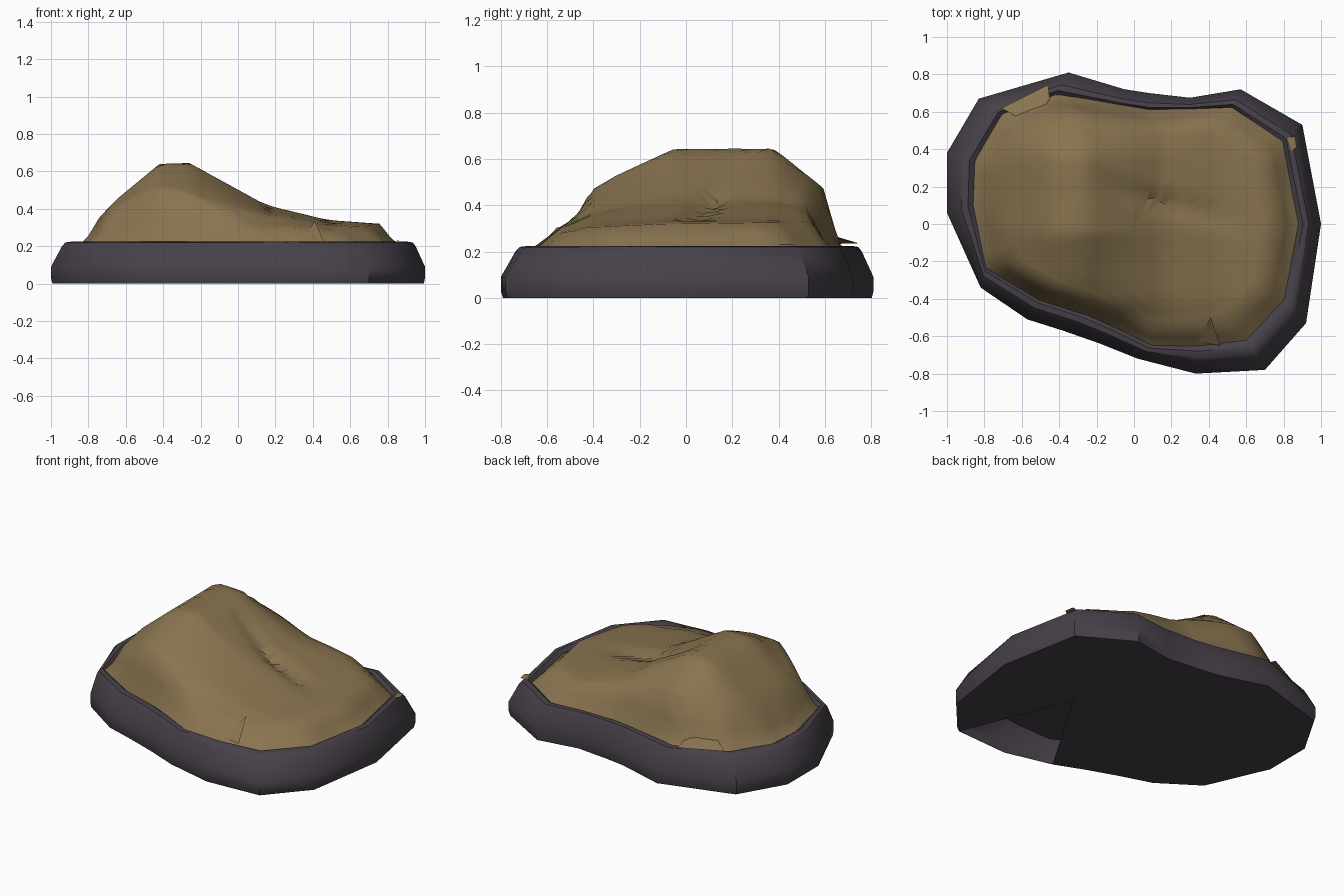
import bpy, math
from mathutils import Vector

if "Cube" in bpy.data.objects:
    bpy.data.objects.remove(bpy.data.objects["Cube"])

def material(name, c):
    m = bpy.data.materials.new(name)
    m.diffuse_color = (*c, 1)
    m.use_nodes = True
    m.node_tree.nodes["Principled BSDF"].inputs["Base Color"].default_value = m.diffuse_color
    return m

SOIL = material("brown soil", (0.25, 0.175, 0.08))
STONE = material("dark stone", (0.063, 0.053, 0.067))

def make(name, verts, faces, mat, angle):
    me = bpy.data.meshes.new(name)
    me.from_pydata([tuple(v) for v in verts], [], faces)
    me.materials.append(mat)
    for p in me.polygons:
        p.use_smooth = True
    me.set_sharp_from_angle(angle=math.radians(angle))
    ob = bpy.data.objects.new(name, me)
    bpy.context.collection.objects.link(ob)
    return ob

# Irregular plan outlines (clockwise from the left): outside and inside of the rim
OUT = [(-1, .38), (-.83, .67), (-.35, .81), (-.05, .72), (.08, .70), (.3, .675),
       (.57, .72), (.9, .53), (1, 0), (.92, -.53), (.7, -.78), (.33, -.8),
       (.02, -.72), (-.18, -.64), (-.38, -.57), (-.57, -.51), (-.82, -.34), (-1, .06)]
INN = [(-.85, .33), (-.70, .58), (-.42, .69), (-.08, .63), (.08, .605), (.3, .61),
       (.52, .62), (.79, .44), (.88, 0), (.80, -.40), (.6, -.62), (.35, -.65),
       (.1, -.65), (-.1, -.55), (-.25, -.48), (-.5, -.40), (-.79, -.23), (-.86, .1)]
OUT = [Vector(p) for p in OUT]
INN = [Vector(p) for p in INN]
N = len(OUT)

# Stone rim: cross-section (inset fraction, height) swept round the outline
SECTION = [(.06, 0), (0, .03), (0, .09), (.42, .2), (.55, .22), (.8, .225), (1, .205), (1.08, .11)]
verts, faces = [], []
for f, z in SECTION:
    for a, b in zip(OUT, INN):
        p = a.lerp(b, f)
        verts.append((p.x, p.y, z))
for r in range(len(SECTION) - 1):
    for i in range(N):
        j = (i + 1) % N
        faces.append((r * N + i, r * N + N + i, r * N + N + j, r * N + j))
# inner floor, and an underside with a broken-out wedge
faces.append(tuple(range((len(SECTION) - 1) * N, len(SECTION) * N)))
verts.append((.41, -.06, 0))
tip = len(verts) - 1
faces.append(tuple(tip if i == 11 else i for i in range(N)))
make("stone_rim", verts, faces, STONE, 38)

# Soil mound: height from a lengthwise and a crosswise profile
LONG = [(-.9, .2), (-.85, .24), (-.65, .45), (-.42, .64), (-.26, .645), (.15, .42),
        (.48, .34), (.76, .32), (.88, .22), (1, .2)]
CROSS = [(-.7, 0), (-.65, .05), (-.62, .14), (-.48, .36), (-.43, .57), (-.3, .74), (-.05, 1),
         (.38, 1), (.62, .57), (.67, .15), (.75, 0)]

def sample(profile, t):
    for (a, u), (b, v) in zip(profile, profile[1:]):
        if a <= t <= b:
            return u + (v - u) * (t - a) / (b - a)
    return profile[0][1] if t < profile[0][0] else profile[-1][1]

def height(x, y, t):
    power = 1 if x < -.2 else max(.4, 1 - (x + .2) * 1.2)
    edge = min(1, (1 - t) / .14) ** .7
    z = .2 + (sample(LONG, x) - .2) * sample(CROSS, y) ** power * edge
    # slanting fold across the slope
    if -.2 < x < .6:
        d = abs(y - (.2 - .28 * (x + .15)))
        z -= .045 * max(0, 1 - d / .07) * math.sin((x + .2) / .8 * math.pi)
    return z

edge = []
for i in range(N):
    for k in range(4):
        edge.append(INN[i].lerp(INN[(i + 1) % N], k / 4))
M = len(edge)
RINGS = [1.03, .97, .93, .86, .78, .7, .62, .54, .46, .38, .3, .22, .14, .07]
verts, faces = [], []
for t in RINGS:
    for p in edge:
        q = p * t
        verts.append((q.x, q.y, height(q.x, q.y, t) if t < 1 else .19))
verts.append((0, 0, height(0, 0, 0)))
for r in range(len(RINGS) - 1):
    for i in range(M):
        j = (i + 1) % M
        faces.append((r * M + i, r * M + M + i, r * M + M + j, r * M + j))
last = (len(RINGS) - 1) * M
for i in range(M):
    faces.append((last + i, len(verts) - 1, last + (i + 1) % M))
make("soil_mound", verts, faces, SOIL, 50)

# Loose soil flakes lapping over the rim
FLAKES = {"back_flake": [(-.71, .62, .232), (-.46, .745, .236), (-.45, .67, .25), (-.55, .53, .3)],
          "side_flake": [(.82, .46, .228), (.86, .47, .23), (.87, .41, .23), (.84, .39, .228)],
          "front_flake": [(.34, -.63, .225), (.46, -.65, .225), (.41, -.5, .335)]}
for name, pts in FLAKES.items():
    make(name, pts, [tuple(reversed(range(len(pts))))], SOIL, 30)
